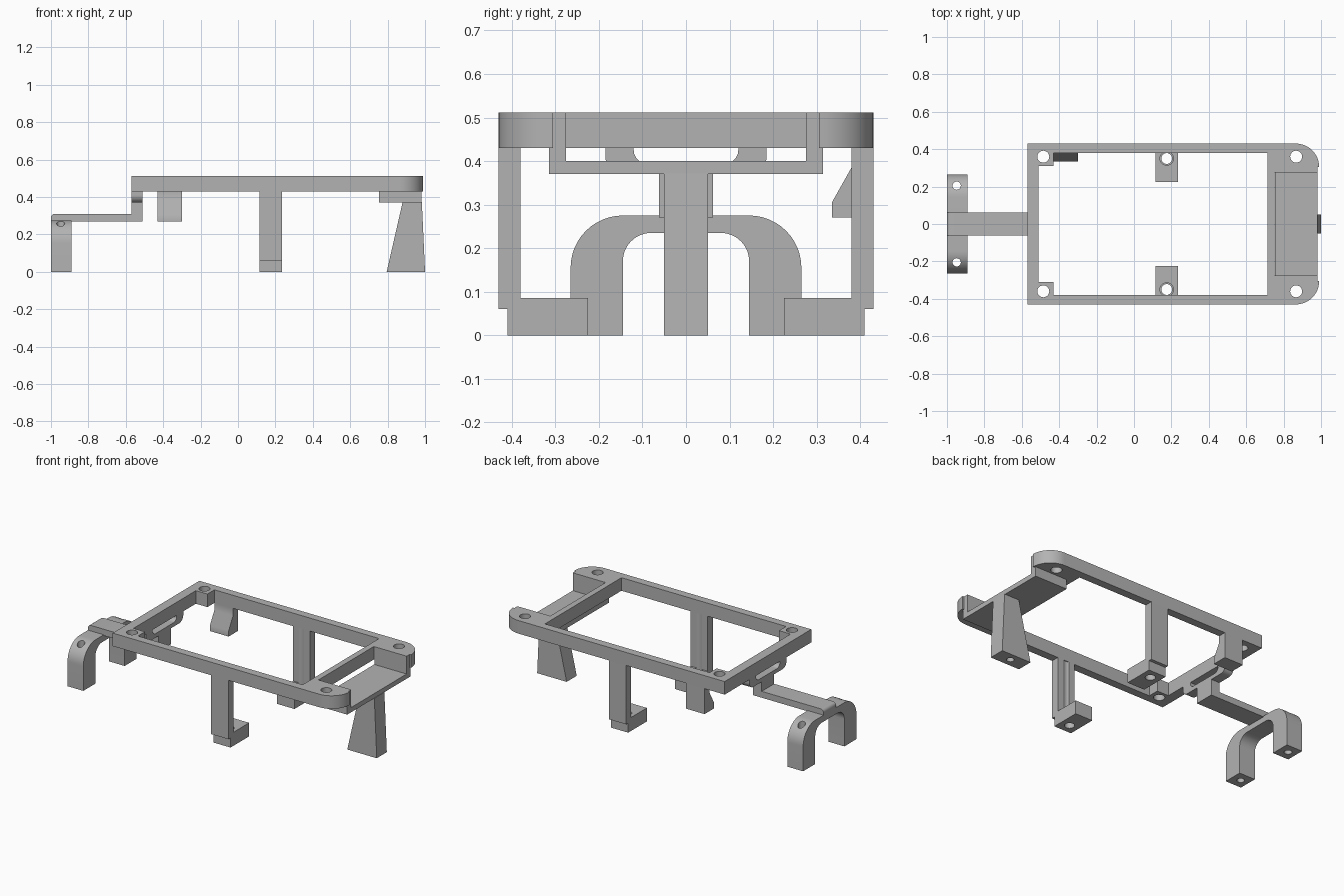
import bpy, bmesh
from math import sin, cos, pi, radians

cube = bpy.data.objects.get("Cube")
if cube:
    bpy.data.objects.remove(cube, do_unlink=True)

GREY = (0.45, 0.45, 0.45, 1)
mat = bpy.data.materials.new("plain grey")
mat.use_nodes = True
mat.diffuse_color = GREY
mat.node_tree.nodes["Principled BSDF"].inputs["Base Color"].default_value = GREY


def arc(cu, cv, r, start, end, n=12):
    """Points on an arc, angles in degrees."""
    angles = [radians(start + (end - start) * i / n) for i in range(n + 1)]
    return [(cu + r * cos(a), cv + r * sin(a)) for a in angles]


def prism(name, points, axis, lo, hi):
    """Extrude a 2D profile along an axis."""
    place = {"x": lambda u, v, t: (t, u, v),
             "y": lambda u, v, t: (u, t, v),
             "z": lambda u, v, t: (u, v, t)}[axis]
    bm = bmesh.new()
    bottom = [bm.verts.new(place(u, v, lo)) for u, v in points]
    top = [bm.verts.new(place(u, v, hi)) for u, v in points]
    bm.faces.new(bottom)
    bm.faces.new(top)
    for i in range(len(points)):
        j = (i + 1) % len(points)
        bm.faces.new((bottom[i], bottom[j], top[j], top[i]))
    bmesh.ops.recalc_face_normals(bm, faces=bm.faces)
    mesh = bpy.data.meshes.new(name)
    bm.to_mesh(mesh)
    bm.free()
    mesh.materials.append(mat)
    obj = bpy.data.objects.new(name, mesh)
    bpy.context.collection.objects.link(obj)
    return obj


def box(name, x0, x1, y0, y1, z0, z1):
    return prism(name, [(x0, y0), (x1, y0), (x1, y1), (x0, y1)], "z", z0, z1)


def hole(x, y, r, z0, z1):
    return prism("hole_cutter", arc(x, y, r, 0, 345, 23), "z", z0, z1)


def cut(obj, cutters):
    """Subtract the cutters, then throw them away."""
    for c in cutters:
        mod = obj.modifiers.new("cut", "BOOLEAN")
        mod.operation, mod.solver, mod.object = "DIFFERENCE", "EXACT", c
        c.hide_render = True
    bpy.context.view_layer.update()
    result = obj.evaluated_get(bpy.context.evaluated_depsgraph_get())
    mesh = bpy.data.meshes.new_from_object(result)
    obj.modifiers.clear()
    obj.data = mesh
    for c in cutters:
        bpy.data.objects.remove(c, do_unlink=True)


parts = []
SIDES = (("front", -1), ("back", 1))

# Flat frame with two rounded corners, a window, an open pocket and screw holes
outline = ([(-0.57, 0.43), (-0.57, -0.43)] + arc(0.865, -0.305, 0.125, -90, 0)
           + [(0.98, -0.305), (0.98, 0.305)] + arc(0.865, 0.305, 0.125, 0, 90))
frame = prism("frame", outline, "z", 0.43, 0.512)
window = [(-0.51, -0.31), (-0.43, -0.31), (-0.43, -0.38), (0.715, -0.38),
          (0.715, 0.38), (-0.43, 0.38), (-0.43, 0.31), (-0.51, 0.31)]
cutters = [prism("window_cutter", window, "z", 0.4, 0.6),
           box("pocket_cutter", 0.752, 1.1, -0.275, 0.275, 0.4, 0.6)]
for side, s in SIDES:
    cutters += [hole(x, s * 0.36, 0.032, 0.4, 0.6) for x in (-0.485, 0.867)]
cut(frame, cutters)
parts.append(frame)

# Shallow tray under the open end
parts.append(prism("tray", [(-0.315, 0.37), (0.315, 0.37), (0.315, 0.43),
                            (0.275, 0.43), (0.275, 0.4), (-0.275, 0.4),
                            (-0.275, 0.43), (-0.315, 0.43)], "x", 0.755, 0.98))

# Tapered leg below the tray
tray_leg = prism("tray_leg", [(0.795, 0), (1, 0), (0.983, 0.372), (0.88, 0.372)],
                 "y", -0.05, 0.05)
cut(tray_leg, [hole(0.9, 0, 0.022, -0.1, 0.1)])
parts.append(tray_leg)

# Middle legs with inward feet and a screw groove
for side, s in SIDES:
    shape = [(0.43, 0.43), (0.43, 0.06), (0.41, 0.06), (0.41, 0),
             (0.225, 0), (0.225, 0.085), (0.38, 0.085), (0.38, 0.43)]
    leg = prism(side + "_leg", [(s * y, z) for y, z in shape], "x", 0.115, 0.235)
    cut(leg, [hole(0.175, s * 0.35, 0.029, -0.1, 0.05),
              hole(0.175, s * 0.35, 0.036, 0.04, 0.5)])
    parts.append(leg)

# Snap clip on the back rail
parts.append(prism("snap_clip", [(0.43, 0.43), (0.43, 0.27), (0.335, 0.27),
                                 (0.335, 0.305), (0.38, 0.385), (0.38, 0.43)],
                   "x", -0.43, -0.3))

# Slotted loop hanging under the end rail
loop_shape = ([(-0.185, 0.43)] + arc(-0.145, 0.41, 0.04, 180, 270)
              + arc(0.145, 0.41, 0.04, 270, 360) + [(0.185, 0.43), (0.12, 0.43)]
              + arc(0.09, 0.425, 0.03, 0, -90) + arc(-0.09, 0.425, 0.03, 270, 180)
              + [(-0.12, 0.43)])
parts.append(prism("slot_loop", loop_shape, "x", -0.57, -0.51))

# Neck and arm reaching out to the arch
arm_shape = ([(-0.51, 0.375), (-0.57, 0.375), (-0.57, 0.31)]
             + arc(-0.98, 0.29, 0.02, 90, 180, 6) + [(-1, 0.27), (-0.51, 0.27)])
parts.append(prism("arm", arm_shape, "y", -0.062, 0.062))

# Arch with two drilled legs
arch_shape = ([(-0.265, 0)] + arc(-0.145, 0.155, 0.12, 180, 90)
              + arc(0.145, 0.155, 0.12, 90, 0)
              + [(0.265, 0), (0.145, 0)] + arc(0.08, 0.17, 0.065, 0, 90)
              + arc(-0.08, 0.17, 0.065, 90, 180) + [(-0.145, 0)])
arch = prism("arch", arch_shape, "x", -1, -0.89)
cut(arch, [hole(-0.948, s * 0.205, 0.022, -0.1, 0.4) for side, s in SIDES])
parts.append(arch)

# Smooth the curves, keep the edges crisp
for obj in parts:
    for poly in obj.data.polygons:
        poly.use_smooth = True
    obj.data.set_sharp_from_angle(angle=radians(30))
